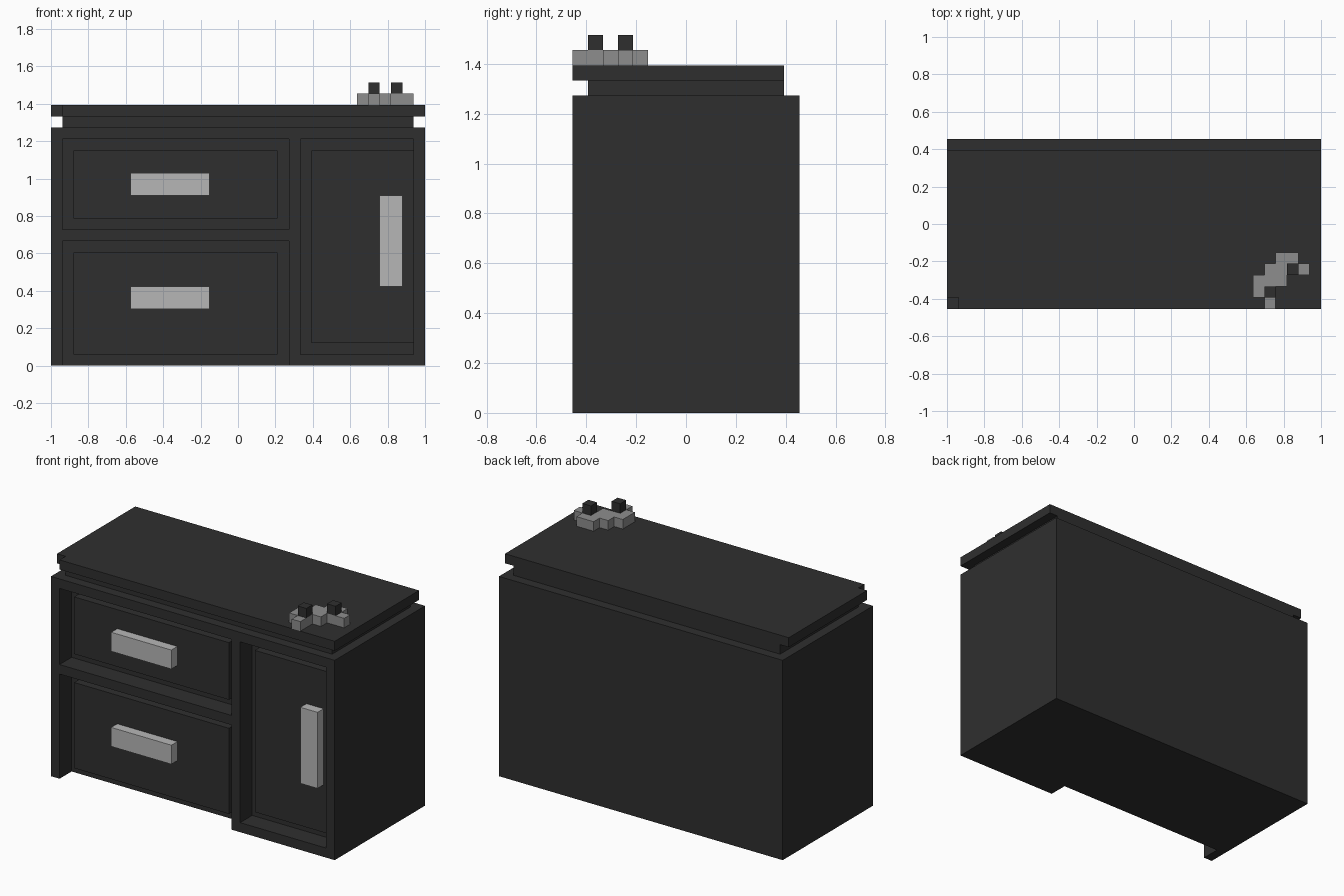
import bpy
import bmesh
from mathutils import Vector

if "Cube" in bpy.data.objects:
    bpy.data.objects.remove(bpy.data.objects["Cube"], do_unlink=True)

# All sizes are in block units: the cabinet is 33 wide, 15 deep, 25 high
U = 2 / 33


def pos(x, y, z):
    return Vector(((x - 16.5) * U, (y - 7.5) * U, z * U))


def material(name, value):
    m = bpy.data.materials.new(name)
    m.use_nodes = True
    colour = (value, value, value, 1)
    m.diffuse_color = colour
    bsdf = m.node_tree.nodes["Principled BSDF"]
    bsdf.inputs["Base Color"].default_value = colour
    bsdf.inputs["Roughness"].default_value = 0.8
    return m


DARK = material("charcoal", 0.028)
LIGHT = material("light grey", 0.47)
GREY = material("mid grey", 0.27)


def finish(bm, name, mat):
    bmesh.ops.recalc_face_normals(bm, faces=bm.faces)
    me = bpy.data.meshes.new(name)
    bm.to_mesh(me)
    bm.free()
    me.materials.append(mat)
    ob = bpy.data.objects.new(name, me)
    bpy.context.collection.objects.link(ob)
    return ob


def prism(name, outlines, z0, z1, mat):
    """Extrude touching flat outlines, in block units, into one solid."""
    bm = bmesh.new()
    for outline in outlines:
        bm.faces.new([bm.verts.new(pos(x, y, z0)) for x, y in outline])
    bmesh.ops.remove_doubles(bm, verts=bm.verts, dist=1e-4)
    bottom = bm.faces[:]
    ext = bmesh.ops.extrude_face_region(bm, geom=bottom, use_keep_orig=True)
    verts = [v for v in ext["geom"] if isinstance(v, bmesh.types.BMVert)]
    bmesh.ops.translate(bm, verts=verts, vec=(0, 0, (z1 - z0) * U))
    return finish(bm, name, mat)


def rect(x0, x1, y0, y1):
    return [(x0, y0), (x1, y0), (x1, y1), (x0, y1)]


def box(name, x, y, z, mat):
    return prism(name, [rect(*x, *y)], *z, mat)


# Cabinet body, with openings two blocks deep cut into the front
body = box("cabinet_body", (0, 33), (0, 15), (0, 21), DARK)
openings = {
    "upper_drawer": ((1, 21), (12, 20)),
    "lower_drawer": ((1, 21), (-1, 11)),
    "door": ((22, 32), (1, 20)),
}
for part, (x, z) in openings.items():
    cutter = box(part + "_cutter", x, (-1, 2), z, DARK)
    cutter.hide_render = True
    mod = body.modifiers.new(part, "BOOLEAN")
    mod.operation = "DIFFERENCE"
    mod.solver = "EXACT"
    mod.object = cutter
    bpy.context.view_layer.objects.active = body
    bpy.ops.object.modifier_apply(modifier=mod.name)
    bpy.data.objects.remove(cutter, do_unlink=True)

# Raised panels and their handles, each one block thick
fronts = {
    "upper_drawer": ((2, 20), (13, 19), (7, 14), (15, 17)),
    "lower_drawer": ((2, 20), (1, 10), (7, 14), (5, 7)),
    "door": ((23, 32), (2, 19), (29, 31), (7, 15)),
}
for part, (px, pz, hx, hz) in fronts.items():
    box(part + "_panel", px, (1, 2), pz, DARK)
    box(part + "_handle", hx, (0, 1), hz, LIGHT)

# Inset neck and the worktop, whose front corner has a notch
box("neck", (1, 32), (1, 14), (21, 22), DARK)
prism("worktop", [[(1, 0), (33, 0), (33, 14), (0, 14), (0, 1), (1, 1)]], 22, 23, DARK)

# Small tap base made of blocks, with two dark knobs on it
rows = {0: [28], 1: [27, 28], 2: [27, 28, 29], 3: [28, 29, 30, 31], 4: [29, 30]}
cells = [rect(x, x + 1, y, y + 1) for y, xs in rows.items() for x in xs]
prism("ornament_base", cells, 23, 24, GREY)
for side, x, y in (("front", 28, 1), ("back", 30, 3)):
    box(side + "_knob", (x, x + 1), (y, y + 1), (24, 25), DARK)
